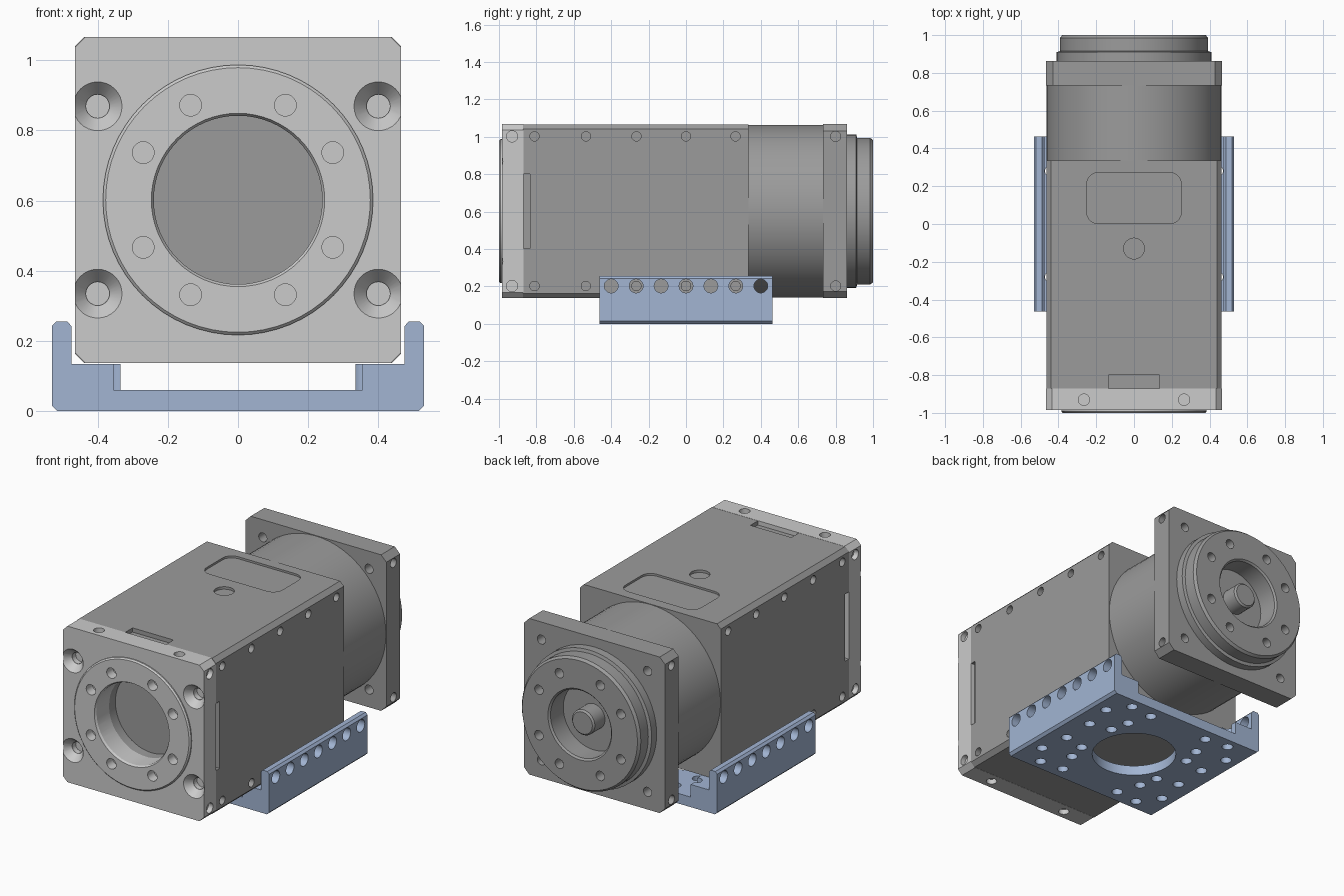
import bpy, bmesh, math
from mathutils import Matrix, Vector

if "Cube" in bpy.data.objects:
    bpy.data.objects.remove(bpy.data.objects["Cube"])

ZC = 0.602  # height of the optical axis
ROT = {'X': Matrix.Rotation(math.pi / 2, 4, 'Y'),
       'Y': Matrix.Rotation(-math.pi / 2, 4, 'X'),
       'Z': Matrix.Identity(4)}
S = (-1, 1)


def material(name, rgb):
    m = bpy.data.materials.new(name)
    m.diffuse_color = (*rgb, 1)
    m.use_nodes = True
    m.node_tree.nodes["Principled BSDF"].inputs["Base Color"].default_value = m.diffuse_color
    return m


LIGHT = material("light_grey", (0.62, 0.62, 0.62))
DARK = material("dark_grey", (0.33, 0.33, 0.33))
BLUE = material("blue", (0.36, 0.46, 0.65))


def to_object(name, bm, mat=None):
    bmesh.ops.recalc_face_normals(bm, faces=bm.faces)
    me = bpy.data.meshes.new(name)
    bm.to_mesh(me)
    bm.free()
    ob = bpy.data.objects.new(name, me)
    bpy.context.collection.objects.link(ob)
    if mat:
        me.materials.append(mat)
    return ob


def prism(name, pts, y0, y1, mat):
    """Extrude an x-z outline along y."""
    bm = bmesh.new()
    f = bm.faces.new([bm.verts.new((x, y0, z)) for x, z in pts])
    g = bmesh.ops.extrude_face_region(bm, geom=[f])['geom']
    bmesh.ops.translate(bm, vec=(0, y1 - y0, 0),
                        verts=[v for v in g if isinstance(v, bmesh.types.BMVert)])
    return to_object(name, bm, mat)


def octagon(h, c):
    return [(x, ZC + z) for x, z in ((h, c - h), (h, h - c), (h - c, h), (c - h, h),
                                     (-h, h - c), (-h, c - h), (c - h, -h), (h - c, -h))]


def lathe(name, pts, mat, seg=64):
    """Solid turned round the optical axis from (radius, y) points, capped at both ends."""
    bm = bmesh.new()
    rings = [[bm.verts.new((r * math.cos(a), y, ZC + r * math.sin(a)))
              for a in (2 * math.pi * i / seg for i in range(seg))] for r, y in pts]
    for a, b in zip(rings, rings[1:]):
        for i in range(seg):
            j = (i + 1) % seg
            bm.faces.new((a[i], a[j], b[j], b[i]))
    bm.faces.new(rings[0])
    bm.faces.new(rings[-1])
    return to_object(name, bm, mat)


def cyl(r, depth, loc, axis, r2=None, seg=20):
    return ('cyl', r, r if r2 is None else r2, depth, Vector(loc), axis, seg)


def box(size, loc, rnd=0):
    return ('box', size, Vector(loc), rnd)


def boolean(ob, tool, op='DIFFERENCE'):
    mod = ob.modifiers.new("bool", 'BOOLEAN')
    mod.operation, mod.object, mod.solver = op, tool, 'EXACT'
    bpy.context.view_layer.objects.active = ob
    bpy.ops.object.modifier_apply(modifier=mod.name)
    bpy.data.objects.remove(tool)


def cut(ob, shapes):
    """Subtract a batch of shapes that do not overlap one another."""
    bm = bmesh.new()
    for s in shapes:
        if s[0] == 'cyl':
            _, r, r2, d, loc, axis, seg = s
            bmesh.ops.create_cone(bm, cap_ends=True, segments=seg, radius1=r, radius2=r2,
                                  depth=d, matrix=Matrix.Translation(loc) @ ROT[axis])
        else:
            _, size, loc, rnd = s
            vs = bmesh.ops.create_cube(bm, size=1, matrix=Matrix.Translation(loc)
                                       @ Matrix.Diagonal((*size, 1)))['verts']
            if rnd:
                es = [e for e in {e for v in vs for e in v.link_edges}
                      if abs(e.verts[0].co.z - e.verts[1].co.z) > 1e-4]
                bmesh.ops.bevel(bm, geom=es, offset=rnd, segments=5, profile=0.5,
                                affect='EDGES')
    tool = to_object("cutter", bm)
    tool.hide_render = True
    boolean(ob, tool)


# eight bolt positions shared by front and rear flanges
BOLTS = [(sx * a, ZC + sz * b) for sx in S for sz in S for a, b in ((.135, .27), (.27, .135))]

# main body with shallow label recess, button hole, slots and side screw holes
body = prism("camera_body", octagon(.464, .025), -.872, .335, DARK)
cut(body, [box((.5, .27, .024), (0, .137, ZC + .464), .06),
           cyl(.055, .03, (0, -.13, ZC + .464), 'Z', seg=32),
           box((.27, .14, .05), (0, -.87, ZC + .464)),
           cyl(.24, .12, (0, -.872, ZC), 'Y', seg=64)]
    + [box((.05, .07, .4), (sx * .464, -.87, ZC)) for sx in S]
    + [cyl(.025, .12, (sx * .464, y, ZC + sz * .4), 'X')
       for sx in S for sz in S for y in (-.81, -.535, -.265, 0, .265)])

# front plate with raised ring, bore and bolt holes
front = prism("front_plate", octagon(.465, .03), -.985, -.87, LIGHT)
ring = lathe("front_ring", [(.385, -.93), (.385, -.992), (.377, -1)], LIGHT)
boolean(front, ring, 'UNION')
cut(front, [cyl(.24, .4, (0, -.95, ZC), 'Y', seg=64)]
    + [cyl(.031, .12, (x, -1, z), 'Y') for x, z in BOLTS]
    + [cyl(.072, .046, (sx * .4, -.965, ZC + sz * .267), 'Y', r2=.034, seg=32)
       for sx in S for sz in S]
    + [cyl(.03, .06, (sx * .265, -.93, ZC + sz * .465), 'Z') for sx in S for sz in S]
    + [cyl(.03, .06, (sx * .465, -.93, ZC + sz * .4), 'X') for sx in S for sz in S])
cut(front, [cyl(.25, .02, (0, -.995, ZC), 'Y', r2=.238, seg=64)]
    + [cyl(.033, .1, (sx * .4, -.96, ZC + sz * .267), 'Y') for sx in S for sz in S])

# round lens barrel between body and rear plate
barrel = lathe("rear_barrel", [(.462, .33), (.462, .735)], DARK)

# square rear plate
rear = prism("rear_plate", octagon(.465, .035), .733, .862, DARK)
cut(rear, [cyl(.027, .4, (sx * .35, .8, ZC + sz * .36), 'Y') for sx in S for sz in S]
    + [cyl(.027, .08, (sx * .465, .8, ZC + sz * .4), 'X') for sx in S for sz in S])

# stepped rear flange with bore and centre stub
flange = lathe("rear_flange", [(.41, .855), (.41, .91), (.392, .915), (.392, .985), (.38, 1),
                               (.21, 1), (.2, .99), (.2, .87), (.075, .87), (.075, .965),
                               (.065, .975)], DARK)
cut(flange, [cyl(.028, .12, (x, 1, z), 'Y') for x, z in BOLTS])

# U-shaped mounting cradle
half = [(.515, 0), (.53, .015), (.53, .243), (.518, .256), (.487, .256), (.475, .243),
        (.475, .135), (.335, .135), (.335, .06)]
cradle = prism("mounting_cradle", half + [(-x, z) for x, z in reversed(half)],
               -.463, .463, BLUE)
spots = ((.44, .28), (.35, .4), (.25, .245), (.2, .385), (.275, .13), (.41, .1))
cut(cradle, [cyl(.235, .3, (0, 0, 0), 'Z', seg=64)]
    + [cyl(.031, .6, (sx * x, sy * y, .05), 'Z') for x, y in spots for sx in S for sy in S])
cut(cradle, [cyl(.037, .2, (sx * .53, i * .1333, .202), 'X') for sx in S for i in range(-3, 4)]
    + [box((.04, .1, .2), (sx * .335, sy * .46, .16)) for sx in S for sy in S])

# smooth shading with crisp edges
for ob in bpy.context.scene.objects:
    ob.select_set(True)
    bpy.context.view_layer.objects.active = ob
bpy.ops.object.shade_smooth_by_angle(angle=math.radians(30))
